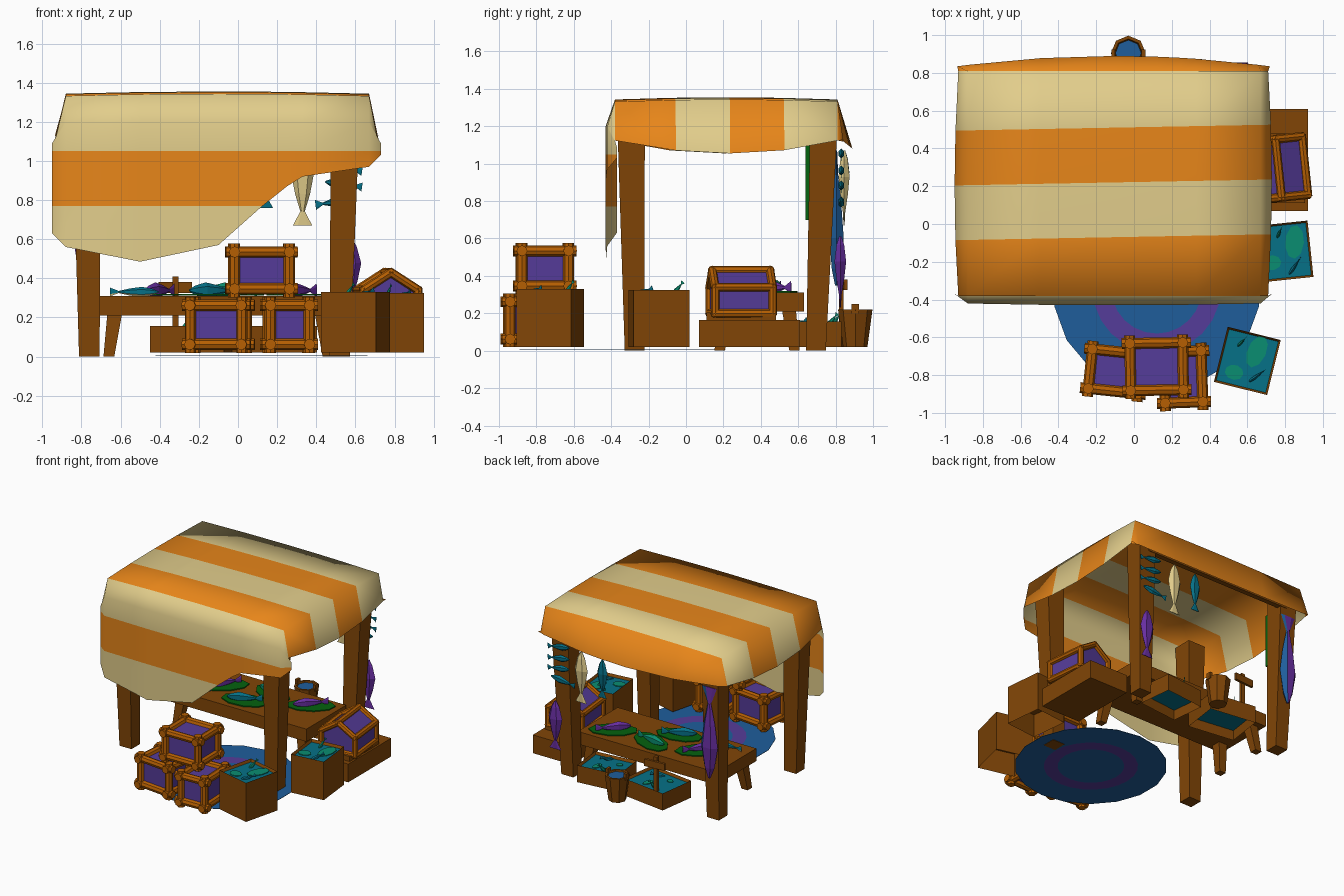
import bpy, bmesh, math
from mathutils import Vector, Matrix

cube = bpy.data.objects.get("Cube")
if cube:
    bpy.data.objects.remove(cube, do_unlink=True)


def material(name, rgb):
    lin = [(c / 255) ** 2.2 for c in rgb] + [1]
    m = bpy.data.materials.new(name)
    m.use_nodes = True
    m.diffuse_color = lin
    m.node_tree.nodes["Principled BSDF"].inputs["Base Color"].default_value = lin
    return m


CREAM = material("cream cloth", (225, 204, 138))
ORANGE = material("orange cloth", (233, 134, 32))
WOOD = material("brown wood", (128, 71, 15))
LOG = material("amber wood", (180, 95, 9))
PURPLE = material("purple cloth", (86, 62, 152))
BLUE = material("blue rug", (36, 94, 154))
TEAL = material("teal water", (14, 112, 134))
GREEN = material("leaf green", (12, 98, 22))
SEA = material("sea green", (18, 140, 112))
VIOLET = material("violet scales", (104, 50, 160))


def finish(name, bm, mats, mat=None):
    bmesh.ops.recalc_face_normals(bm, faces=bm.faces[:])
    me = bpy.data.meshes.new(name)
    bm.to_mesh(me)
    bm.free()
    ob = bpy.data.objects.new(name, me)
    bpy.context.collection.objects.link(ob)
    for m in mats:
        me.materials.append(m)
    if mat:
        ob.matrix_world = mat
    return ob


def place(loc, turn=0, tilt=0):
    return (Matrix.Translation(loc) @ Matrix.Rotation(math.radians(turn), 4, 'Z')
            @ Matrix.Rotation(math.radians(tilt), 4, 'Y'))


def loft(bm, rings):
    rows = [[bm.verts.new(p) for p in ring] for ring in rings]
    n = len(rows[0])
    for a, b in zip(rows, rows[1:]):
        for i in range(n):
            bm.faces.new((a[i], a[(i + 1) % n], b[(i + 1) % n], b[i]))
    bm.faces.new(rows[0])
    bm.faces.new(rows[-1])


def rect(cx, cy, z, w, d):
    return [(cx + sx * w / 2, cy + sy * d / 2, z) for sx, sy in ((-1, -1), (1, -1), (1, 1), (-1, 1))]


def box(name, loc, size, mat=WOOD, turn=0):
    bm = bmesh.new()
    w, d, h = size
    loft(bm, [rect(0, 0, 0, w, d), rect(0, 0, h, w, d)])
    return finish(name, bm, [mat], place(loc, turn))


def beam(name, foot, head, w0, w1):
    bm = bmesh.new()
    loft(bm, [rect(*foot, w0, w0), rect(*head, w1, w1)])
    return finish(name, bm, [WOOD])


def tray(name, loc, size, turn, hollow):
    # wooden box with sunken contents, optionally showing them beneath
    bm = bmesh.new()
    w, d, h = size
    loft(bm, [rect(0, 0, 0, w, d), rect(0, 0, h, w, d)])
    ends = [f for f in bm.faces if abs(f.calc_center_median().z - h / 2) > h * 0.4]
    for f in ends:
        top = f.calc_center_median().z > h / 2
        bmesh.ops.inset_region(bm, faces=[f], thickness=0.015)
        for v in f.verts:
            v.co.z += -0.02 if top else h * 0.6
        f.material_index = 1 if top or hollow else 0
    return finish(name, bm, [WOOD, TEAL], place(loc, turn))


def rods(name, pairs, r, mat, over):
    bm = bmesh.new()
    for p, q in pairs:
        p, q = Vector(p), Vector(q)
        m = Matrix.Translation((p + q) / 2) @ (q - p).to_track_quat('Z', 'Y').to_matrix().to_4x4()
        bmesh.ops.create_cone(bm, cap_ends=True, segments=8, radius1=r, radius2=r,
                              depth=(q - p).length + 2 * over, matrix=m)
    return finish(name, bm, [LOG], mat)


def crate(name, loc, half, turn):
    # cloth block in a lashed log frame
    hx, hy, hz = half
    box(name + "_filling", (loc[0], loc[1], loc[2] - hz), (2 * hx, 2 * hy, 2 * hz), PURPLE, turn)
    pairs = []
    for s in (-1, 1):
        for t in (-1, 1):
            pairs += [((-hx, s * hy, t * hz), (hx, s * hy, t * hz)),
                      ((s * hx, -hy, t * hz), (s * hx, hy, t * hz)),
                      ((s * hx, t * hy, -hz), (s * hx, t * hy, hz))]
    rods(name + "_frame", pairs, 0.029, place(loc, turn), 0.043)


def fish(name, loc, length, turn, tilt, back, belly, fat=1.0):
    bm = bmesh.new()
    rings = []
    for t, h, w in ((0, .02, .02), (.12, .09, .06), (.35, .15, .09), (.6, .1, .06), (.82, .03, .02), (1, .13, .008)):
        rings.append([((t - .5) * length, math.sin(a * math.pi / 3) * w * length * fat,
                       math.cos(a * math.pi / 3) * h * length * fat) for a in range(6)])
    loft(bm, rings)
    for f in bm.faces:
        f.material_index = int(f.calc_center_median().z < -.001)
    return finish(name, bm, [back, belly], place(loc, turn, tilt))


def disc(name, loc, rx, ry, mat, turn=0, h=0.008, n=9):
    bm = bmesh.new()
    ring = [(rx * math.cos(i * math.tau / n), ry * math.sin(i * math.tau / n)) for i in range(n)]
    loft(bm, [[(x, y, z) for x, y in ring] for z in (0, h)])
    return finish(name, bm, [mat], place(loc, turn))


# Striped canopy: rows run front flap, roof, back flap; columns run across
xs = [-.95, -.88, -.5, -.1, .125, .25, .33, .67, .73]
hem = [.63, .56, .485, .57, .77, .87, .92, .97, 1.03]
rows = [("flap", .48, 0), ("flap", .77, 1), ("flap", 1.05, 0), ("flap", 1.2, 0), ("roof", -.38, 1),
        ("roof", -.07, 0), ("roof", .22, 1), ("roof", .51, 0), ("roof", .81, 1), ("back", .89, 1)]
bm = bmesh.new()
grid = []
for kind, k, stripe in rows:
    line = []
    for i, x in enumerate(xs):
        u = (x + .11) / .8
        side = i in (0, len(xs) - 1)
        if kind == "flap":
            p = (x, -.37 if side else -.43 + .01 * u * u, max(min(k, 1.09) if side else k, hem[i]))
        elif kind == "roof":
            v = (k - .215) / .6
            inner = -.38 < k < .81
            p = (x + (.02 * v * v if i == 0 else -.02 * v * v if side else 0), k + .015 * u * inner,
                 1.055 + .07 * v * v if side else 1.355 - .012 * u * u - .012 * v * v)
        else:
            p = (x * .985, k - .05 * u * u, 1.13 if side else 1.08 + .04 * u * u)
        line.append(bm.verts.new(p))
    grid.append(line)
for r in range(len(rows) - 1):
    for c in range(len(xs) - 1):
        a, b = grid[r], grid[r + 1]
        f = bm.faces.new((a[c], a[c + 1], b[c + 1], b[c]))
        f.material_index = rows[r][2]
        f.smooth = True
bmesh.ops.remove_doubles(bm, verts=bm.verts[:], dist=0.002)
bmesh.ops.dissolve_degenerate(bm, edges=bm.edges[:], dist=0.001)
finish("canopy", bm, [CREAM, ORANGE])

# Posts and rear beam
for side, x0, x1 in (("right", -.76, -.775), ("left", .52, .55)):
    for end, y0, y1 in (("front", -.275, -.295), ("back", .695, .74)):
        beam(end + "_" + side + "_post", (x0, y0, 0), (x1, y1, 1.3), .105, .15)
box("rear_beam", (-.11, .79, 1.13), (1.3, .04, .05))

# Table with splayed legs
box("table_top", (-.1, .38, .21), (1.22, .5, .1))
for sx in (-1, 1):
    for sy in (-1, 1):
        beam("table_leg", (-.1 + sx * .56, .38 + sy * .2, 0), (-.1 + sx * .53, .38 + sy * .17, .22), .055, .075)

# Leaves and fish on the table
for x, y, turn, mat in ((.31, .47, 30, VIOLET), (-.03, .48, -25, SEA), (-.4, .4, 40, VIOLET), (-.13, .27, 10, TEAL)):
    disc("leaf", (x, y, .311), .18, .1, GREEN, turn)
    fish("table_fish", (x, y, .338), .26, turn + 15, 0, mat, mat, 1.05)
fish("pale_table_fish", (-.53, .24, .33), .25, 180, 0, TEAL, CREAM, .7)

# Round rug with ring
disc("rug", (.12, -.34, .003), .55, .55, BLUE, 10, .003, 18)
bm = bmesh.new()
for z in (.001, .008):
    ring = [[bm.verts.new((r * math.cos(i * math.tau / 24), r * math.sin(i * math.tau / 24), z))
             for i in range(24)] for r in (.24, .34)]
    for i in range(24):
        j = (i + 1) % 24
        bm.faces.new((ring[0][i], ring[1][i], ring[1][j], ring[0][j]))
finish("rug_ring", bm, [PURPLE], place((.12, -.34, 0)))

# Stacked crates
crate("right_crate", (-.1, -.78, .162), (.132, .105, .1), -6)
crate("left_crate", (.26, -.81, .162), (.1, .135, .1), 2)
crate("top_crate", (.12, -.755, .44), (.14, .125, .094), 1)

# Fish tanks and low trays
tanks = ((.6, -.725, .02, .29, .3, .31, -14, False), (.8, -.145, .02, .27, .3, .305, 6, False),
         (-.24, .7, .02, .38, .3, .135, -8, True), (.22, .68, .02, .34, .27, .135, 6, True))
for x, y, z, w, d, h, turn, low in tanks:
    tray("low_tray" if low else "fish_tank", (x, y, z), (w, d, h), turn, low)
    top = z + h - .02
    size = .5 if low else 1
    disc("weed", (x + .05, y + .05, top), .05 * size, .09 * size, SEA, turn - 10, .006)
    disc("weed", (x - .07, y - .06, top), .05 * size, .04 * size, SEA, turn, .006)
    fish("tank_fish", (x + .05, y - .08, top + .01), .12, turn + 50, -20, TEAL, TEAL)
    fish("tank_fish", (x - .03, y + .1, top + .025), .1, turn + 60, -50, SEA, SEA)

# Chest on its stand
box("chest_stand", (.75, .34, .02), (.34, .54, .145))
box("chest_stand_step", (.76, .295, .16), (.29, .37, .045))
profile = [(-.14, .2), (.14, .2), (.14, .34), (0, .43), (-.14, .34)]
spot = place((.765, .295, 0), 6)
bm = bmesh.new()
loft(bm, [[(x, y, z) for x, z in profile] for y in (-.155, .155)])
finish("chest", bm, [PURPLE], spot)
edges = []
for i, (x, z) in enumerate(profile):
    x2, z2 = profile[(i + 1) % 5]
    edges.append(((x, -.155, z), (x, .155, z)))
    edges += [((x, y, z), (x2, y, z2)) for y in (-.155, .155)]
rods("chest_trim", edges, .023, spot, .01)

# Bucket and sign at the back
bm = bmesh.new()
loft(bm, [[(r * math.cos(i * math.tau / 8), r * math.sin(i * math.tau / 8), z) for i in range(8)]
          for r, z in ((.065, .02), (.092, .22), (.075, .22), (.07, .2))])
finish("bucket", bm, [WOOD], place((-.03, .905, 0)))
disc("bucket_water", (-.03, .905, .201), .069, .069, BLUE, 0, .008, 8)
for s in (-1, 1):
    box("bucket_ear", (-.03 + s * .08, .905, .2), (.02, .04, .05))
box("sign_stake", (-.32, .83, .1), (.03, .025, .31))
box("sign_board", (-.32, .848, .325), (.17, .02, .055), turn=4)

# Hanging fish and garland
for x, z, length, turn in ((.54, 1.05, .19, 0), (.54, .96, .19, 0), (.54, .88, .19, 0), (.5, .79, .21, 180)):
    fish("small_hanging_fish", (x, .83, z), length, turn, 8, TEAL, TEAL, .95)
fish("cream_hanging_fish", (.33, .845, .87), .4, 0, 90, CREAM, CREAM, .95)
fish("teal_hanging_fish", (.14, .85, .91), .3, 0, 90, TEAL, TEAL)
fish("violet_hanging_fish", (.57, .825, .42), .38, 0, 90, VIOLET, VIOLET, 1.05)
fish("large_violet_fish", (-.77, .805, .71), .72, 0, -90, VIOLET, BLUE, .68)
box("green_garland", (-.72, .65, .7), (.04, .02, .42), GREEN)
